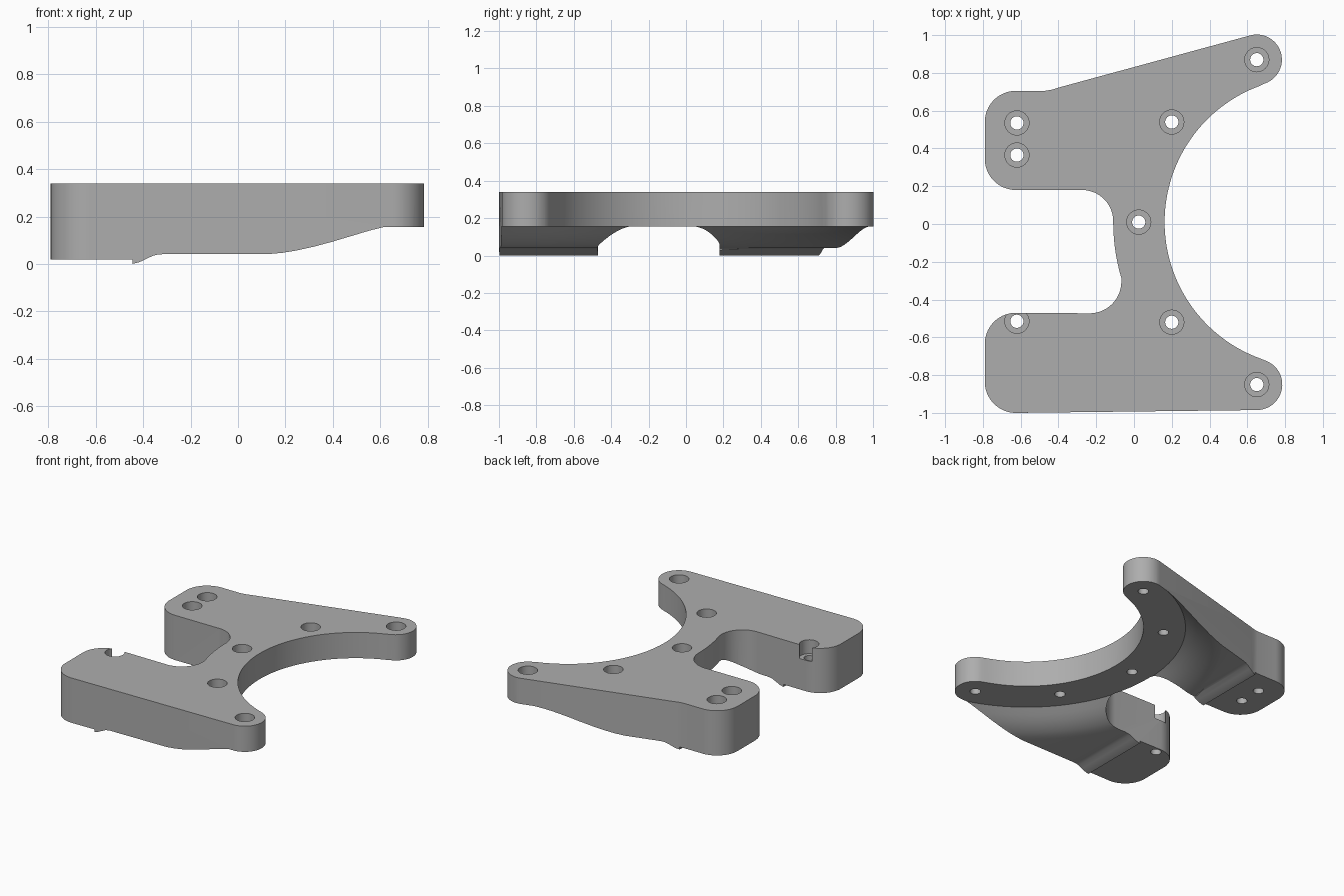
import bpy
import bmesh
from math import radians, sin, cos, pi
from mathutils import Vector

default = bpy.data.objects.get("Cube")
if default:
    bpy.data.objects.remove(default, do_unlink=True)

grey = bpy.data.materials.new("plain_grey")
grey.use_nodes = True
colour = (0.42, 0.42, 0.42, 1)
grey.diffuse_color = colour
grey.node_tree.nodes["Principled BSDF"].inputs["Base Color"].default_value = colour

TOP = 0.34
CENTRE = (0.93, 0.01)   # centre of the large round opening


def arc(centre, r, start, end, n=16):
    """Points along an arc, angles in degrees."""
    angles = [radians(start + (end - start) * i / n) for i in range(n + 1)]
    return [(centre[0] + r * cos(a), centre[1] + r * sin(a)) for a in angles]


def finish(bm, name):
    bmesh.ops.recalc_face_normals(bm, faces=bm.faces)
    mesh = bpy.data.meshes.new(name)
    bm.to_mesh(mesh)
    bm.free()
    mesh.materials.append(grey)
    obj = bpy.data.objects.new(name, mesh)
    bpy.context.collection.objects.link(obj)
    return obj


def prism(name, points, direction):
    """Extrude a closed loop of 3D points along a direction."""
    bm = bmesh.new()
    face = bm.faces.new([bm.verts.new(p) for p in points])
    made = bmesh.ops.extrude_face_region(bm, geom=[face])["geom"]
    verts = [v for v in made if isinstance(v, bmesh.types.BMVert)]
    bmesh.ops.translate(bm, verts=verts, vec=Vector(direction))
    return finish(bm, name)


def lathe(name, centre, profile, segments):
    """Closed solid of revolution; the profile starts and ends on the axis."""
    bm = bmesh.new()
    verts = [bm.verts.new((centre[0] + r, centre[1], z)) for r, z in profile]
    edges = [bm.edges.new(pair) for pair in zip(verts, verts[1:])]
    bmesh.ops.spin(bm, geom=verts + edges, cent=(*centre, 0), axis=(0, 0, 1),
                   angle=2 * pi, steps=segments)
    bmesh.ops.remove_doubles(bm, verts=bm.verts, dist=0.0001)
    return finish(bm, name)


def cut(body, cutter):
    cutter.hide_render = True
    mod = body.modifiers.new("cut", "BOOLEAN")
    mod.operation = "DIFFERENCE"
    mod.solver = "EXACT"
    mod.object = cutter
    bpy.context.view_layer.objects.active = body
    bpy.ops.object.modifier_apply(modifier=mod.name)
    bpy.data.objects.remove(cutter, do_unlink=True)


# Plate outline, counter-clockwise from the front right corner
R = 0.165
outline = (
    arc((-0.625, -0.835), R, 180, 270)
    + arc((0.65, -0.85), 0.135, -90, 72, 24)
    + arc(CENTRE, 0.768, 250, 110, 64)
    + arc((0.65, 0.87), 0.133, -72, 105, 24)
    + [(-0.40, 0.722), (-0.435, 0.711), (-0.47, 0.705)]
    + arc((-0.625, 0.54), R, 90, 180)
    + arc((-0.625, 0.345), R, 180, 270)
    + arc((-0.275, 0.015), R, 90, 0)
    + arc(CENTRE, 1.04, 181, 196.5, 8)
    + arc((-0.235, -0.305), 0.168, 0, -90)
    + arc((-0.625, -0.635), R, 90, 180)
)
bracket = prism("bracket_plate", [(x, y, -0.05) for x, y in outline],
                (0, 0, TOP + 0.05))

# Underside of the legs: flat pads, small lip and shallow floor
floor = [(-1, -0.2), (-1, 0.018), (-0.445, 0.018), (-0.445, 0), (-0.415, 0.008),
         (-0.39, 0.02), (-0.36, 0.034), (-0.34, 0.039), (-0.32, 0.041),
         (1, 0.041), (1, -0.2)]
cut(bracket, prism("floor_cutter", [(x, -1.2, z) for x, z in floor], (0, 2.4, 0)))

# Raised ring face under the opening, with a curved slope down to the legs
slope = [(0, -0.3), (1.31, -0.3), (1.31, 0.038), (1.28, 0.042), (1.246, 0.047),
         (1.21, 0.057), (1.17, 0.073), (1.13, 0.094), (1.09, 0.121),
         (1.06, 0.144), (1.045, 0.155), (0, 0.155)]
cut(bracket, lathe("ring_cutter", CENTRE, slope, 160))

# Counterbored bolt holes, mirrored about the line through the opening
half = [(-0.62, 0.525), (-0.62, 0.355), (0.65, 0.86), (0.2, 0.53)]
holes = [(x, 0.01 + side * dy) for x, dy in half for side in (1, -1)]
holes.append((0.025, 0.01))
bore = [(0, -0.2), (0.035, -0.2), (0.035, TOP - 0.1), (0.064, TOP - 0.1),
        (0.064, TOP + 0.1), (0, TOP + 0.1)]
for hole in holes:
    cut(bracket, lathe("hole_cutter", hole, bore, 32))

# Smooth curved walls, crisp rims
bpy.ops.object.select_all(action="DESELECT")
bracket.select_set(True)
bpy.context.view_layer.objects.active = bracket
bpy.ops.object.shade_smooth_by_angle(angle=radians(25))
